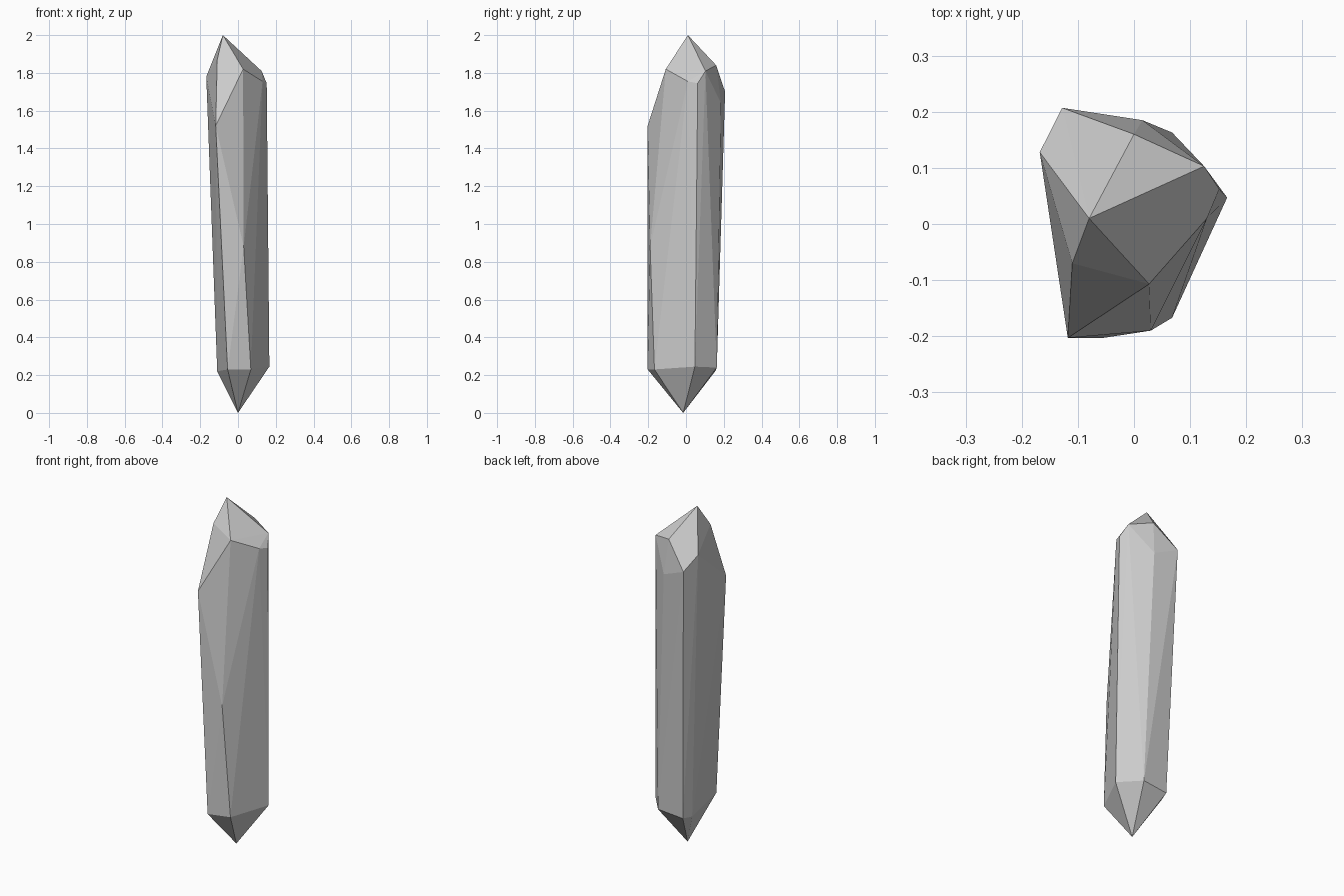
import bpy, bmesh

# Crystal corner points, grouped by level; the gem is their convex hull
tips = [(0, -0.015, 0.0), (-0.08, 0.01, 2.0)]
base_ring = [(0.166, 0.047, 0.245), (0.068, 0.163, 0.24), (-0.09, 0.158, 0.225),
             (-0.11, 0.10, 0.22), (-0.055, -0.203, 0.23), (0.068, -0.167, 0.23)]
shoulder = [(0.125, 0.103, 1.81), (0.0, 0.16, 1.84), (-0.128, 0.207, 1.70),
            (-0.168, 0.128, 1.78), (-0.11, -0.07, 1.87), (-0.118, -0.203, 1.52),
            (-0.065, -0.187, 1.42), (0.027, -0.107, 1.82), (0.13, 0.01, 1.755),
            (0.152, 0.062, 1.745)]
side_facets = [(0.03, -0.19, 0.88), (0.07, -0.077, 1.45), (0.015, 0.185, 1.64)]

bm = bmesh.new()
for p in tips + base_ring + shoulder + side_facets:
    bm.verts.new(p)
result = bmesh.ops.convex_hull(bm, input=bm.verts[:])
loose = [v for v in bm.verts if not v.link_faces]
bmesh.ops.delete(bm, geom=loose, context='VERTS')

# Merge nearly coplanar triangles into clean flat facets
bmesh.ops.dissolve_limit(bm, angle_limit=0.02, verts=bm.verts[:], edges=bm.edges[:])
bmesh.ops.recalc_face_normals(bm, faces=bm.faces[:])

mesh = bpy.data.meshes.new("crystal")
bm.to_mesh(mesh)
bm.free()
bpy.context.collection.objects.link(bpy.data.objects.new("crystal", mesh))
